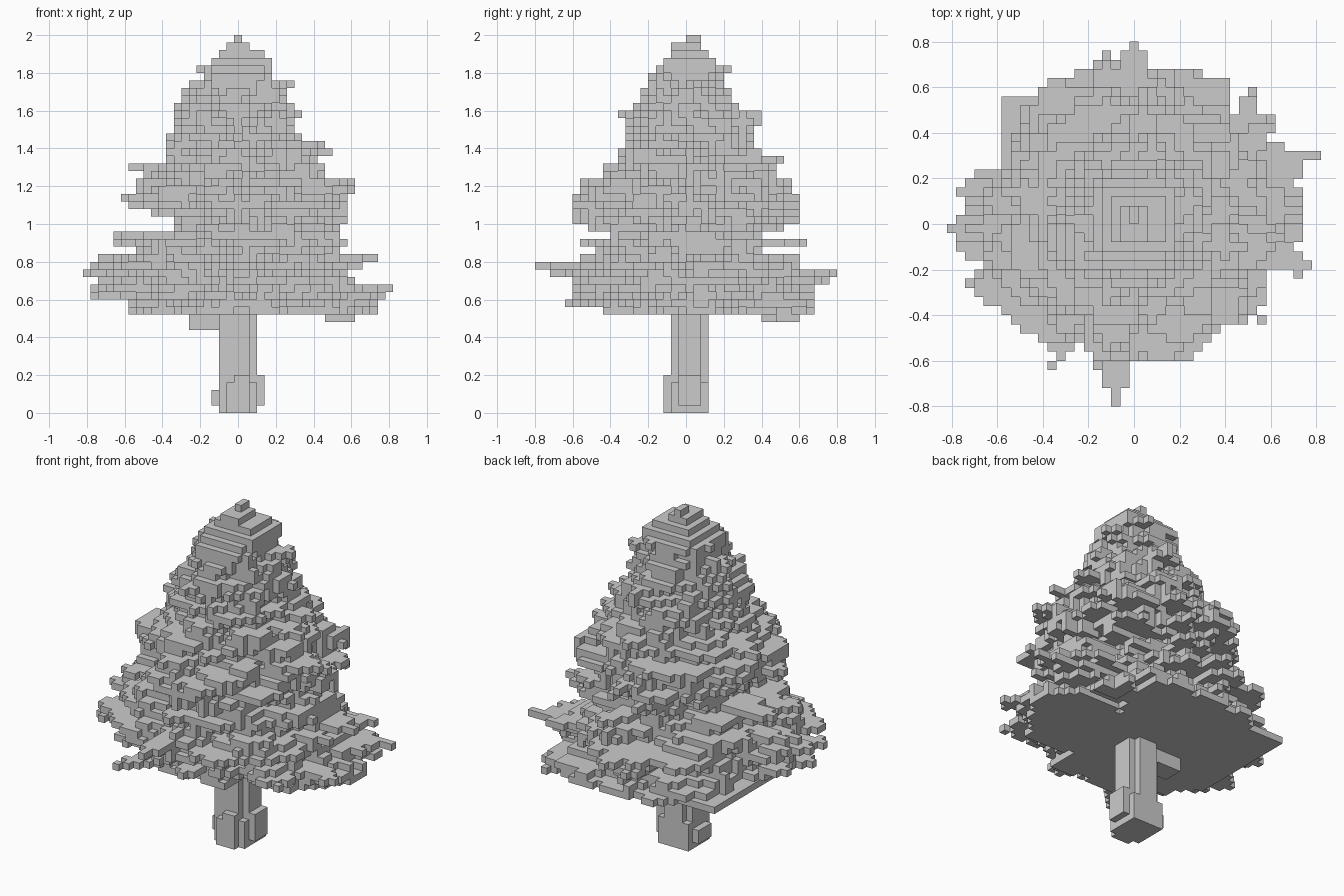
import bpy, bmesh, math, random
from mathutils import Vector, noise

CELL = 0.04
random.seed(4)

if "Cube" in bpy.data.objects:
    bpy.data.objects.remove(bpy.data.objects["Cube"], do_unlink=True)


def box(cells, xs, ys, zs):
    """Fill an inclusive block of cells."""
    for i in range(xs[0], xs[1] + 1):
        for j in range(ys[0], ys[1] + 1):
            for k in range(zs[0], zs[1] + 1):
                cells.add((i, j, k))


def bough(cells, tip_x, tip_y, layer, width=2.0, start=0.4):
    """Flat blade of cells running outward and narrowing to its tip."""
    steps = 2 * max(abs(tip_x), abs(tip_y), 1)
    for s in range(int(steps * start), steps + 1):
        t = s / steps
        half = round(width * (1 - t) / (1 - start) + 0.2)
        cx, cy = round(tip_x * t), round(tip_y * t)
        # spread across the direction of travel
        if abs(tip_x) > abs(tip_y):
            box(cells, (cx, cx), (cy - half, cy + half), (layer, layer))
        else:
            box(cells, (cx - half, cx + half), (cy, cy), (layer, layer))


def build(name, cells):
    """Skin a set of cells, keeping only exposed sides and merging flat areas."""
    bm = bmesh.new()
    verts = {}

    def vert(p):
        if p not in verts:
            x, y, z = p
            verts[p] = bm.verts.new(((x - 0.5) * CELL, y * CELL, z * CELL))
        return verts[p]

    for cell in sorted(cells):
        for axis in range(3):
            u, v = (axis + 1) % 3, (axis + 2) % 3
            for side in (0, 1):
                near = list(cell)
                near[axis] += 2 * side - 1
                if tuple(near) in cells:
                    continue
                loop = []
                for du, dv in ((0, 0), (1, 0), (1, 1), (0, 1)):
                    p = list(cell)
                    p[axis] += side
                    p[u] += du
                    p[v] += dv
                    loop.append(vert(tuple(p)))
                bm.faces.new(loop if side else loop[::-1])
    bmesh.ops.dissolve_limit(bm, angle_limit=0.02, verts=bm.verts[:], edges=bm.edges[:])
    mesh = bpy.data.meshes.new(name)
    bm.to_mesh(mesh)
    bm.free()
    bpy.context.collection.objects.link(bpy.data.objects.new(name, mesh))


# Trunk: notched column with a flared, knobbly foot
trunk = set()
box(trunk, (-2, 2), (-1, 1), (0, 12))
box(trunk, (-1, 1), (-2, 2), (0, 12))
box(trunk, (-2, 1), (-2, 1), (0, 12))
box(trunk, (-2, 2), (-2, 2), (0, 3))
box(trunk, (-1, 1), (-3, -3), (0, 3))
box(trunk, (0, 1), (-3, -3), (4, 4))
box(trunk, (3, 3), (-1, 1), (1, 4))
box(trunk, (-3, -3), (-1, 1), (1, 2))
build("trunk", trunk)

# Foliage tiers, two layers each: reach to -x, +x, -y, +y in cells
TIERS = [
    (14, 18, 11, 17), (19, 18, 15, 17), (18, 14, 15, 18), (18, 16, 14, 15),
    (13, 13, 12, 10), (8, 13, 10, 10), (8, 14, 15, 15), (14, 14, 15, 15),
    (13, 15, 14, 14), (12, 11, 11, 12), (9, 10, 9, 10), (9, 8, 8, 9),
    (8, 7, 8, 9), (8, 7, 7, 7), (7, 6, 6, 6), (4, 4, 5, 5),
]
FIRST_LAYER = 13
foliage = set()
for n, (left, right, front, back) in enumerate(TIERS):
    # The inner body follows the average of neighbouring tiers
    group = TIERS[max(0, n - 1):n + 2]
    body = [sum(side) / len(group) for side in zip(*group)]
    for layer in (FIRST_LAYER + 2 * n, FIRST_LAYER + 2 * n + 1):
        # Ragged solid layer
        for i in range(-left, right + 1):
            for j in range(-front, back):
                y = j + 0.5
                a = body[1 if i > 0 else 0] + 0.5
                b = body[3 if y > 0 else 2]
                reach = math.hypot(i / a, y / b)
                ang = math.atan2(y, i)
                wave = noise.noise(Vector((2.6 * math.cos(ang), 2.6 * math.sin(ang), layer * 0.5)))
                fine = noise.noise(Vector((7 * math.cos(ang), 7 * math.sin(ang), layer * 0.8)))
                if reach < min(1.06, 0.84 + 0.008 * n + 0.36 * wave + 0.12 * fine):
                    foliage.add((i, j, layer))
        # Longer tips on the four sides
        sway = max(1, min(left, right, front, back) // 4)
        for tip in ((-left, 0), (right, 0), (0, -front), (0, back - 1)):
            off = random.randint(-sway, sway)
            x, y = (tip[0], off) if tip[0] else (off, tip[1])
            bough(foliage, x, y, layer, width=1 + sway / 2)

# Long single boughs that break the outline
for x, y, layer, width in (
    (20, 7, 16, 2), (19, -5, 15, 3), (18, 3, 14, 3), (-20, -1, 18, 4),
    (-19, 3, 19, 3), (-18, -7, 16, 4), (-2, -20, 19, 3), (-3, -18, 18, 3),
    (0, 19, 18, 4), (-3, 18, 17, 4), (-9, -16, 14, 2), (14, -11, 15, 2),
    (15, 10, 17, 3), (-16, -4, 22, 3), (-16, 2, 23, 3), (3, 15, 22, 2),
    (18, 1, 20, 3), (-2, -14, 22, 3), (3, -13, 24, 3), (-2, 12, 24, 3),
    (14, -3, 22, 3), (-11, 2, 26, 3), (-15, -2, 28, 3), (-14, 3, 32, 2),
    (1, 12, 33, 3), (12, -3, 34, 2), (11, 1, 35, 2), (2, 9, 38, 2),
    (2, 9, 39, 1), (-3, -9, 39, 1), (8, 1, 39, 1), (7, 2, 43, 1), (-6, 1, 43, 1),
):
    bough(foliage, x, y, layer, width)

# Broad low corner and drooping ends
box(foliage, (-14, -7), (6, 13), (13, 13))
box(foliage, (-10, -5), (8, 14), (14, 14))
box(foliage, (5, 9), (6, 13), (14, 14))
box(foliage, (10, 14), (8, 11), (13, 13))
box(foliage, (12, 15), (10, 11), (12, 12))
box(foliage, (12, 13), (12, 13), (12, 13))
box(foliage, (13, 13), (14, 14), (12, 12))
box(foliage, (-6, -3), (-1, 1), (11, 12))

# Stepped crown and leader
bough(foliage, -5, 1, 45, 1)
bough(foliage, 2, 5, 45, 1)
box(foliage, (-4, 4), (-3, 3), (45, 45))
box(foliage, (-3, 3), (-4, 4), (45, 45))
box(foliage, (-3, 4), (-3, 3), (46, 46))
box(foliage, (-2, 3), (-2, 2), (47, 47))
box(foliage, (-1, 1), (-2, 1), (48, 48))
box(foliage, (0, 0), (0, 1), (49, 49))
build("foliage", foliage)
